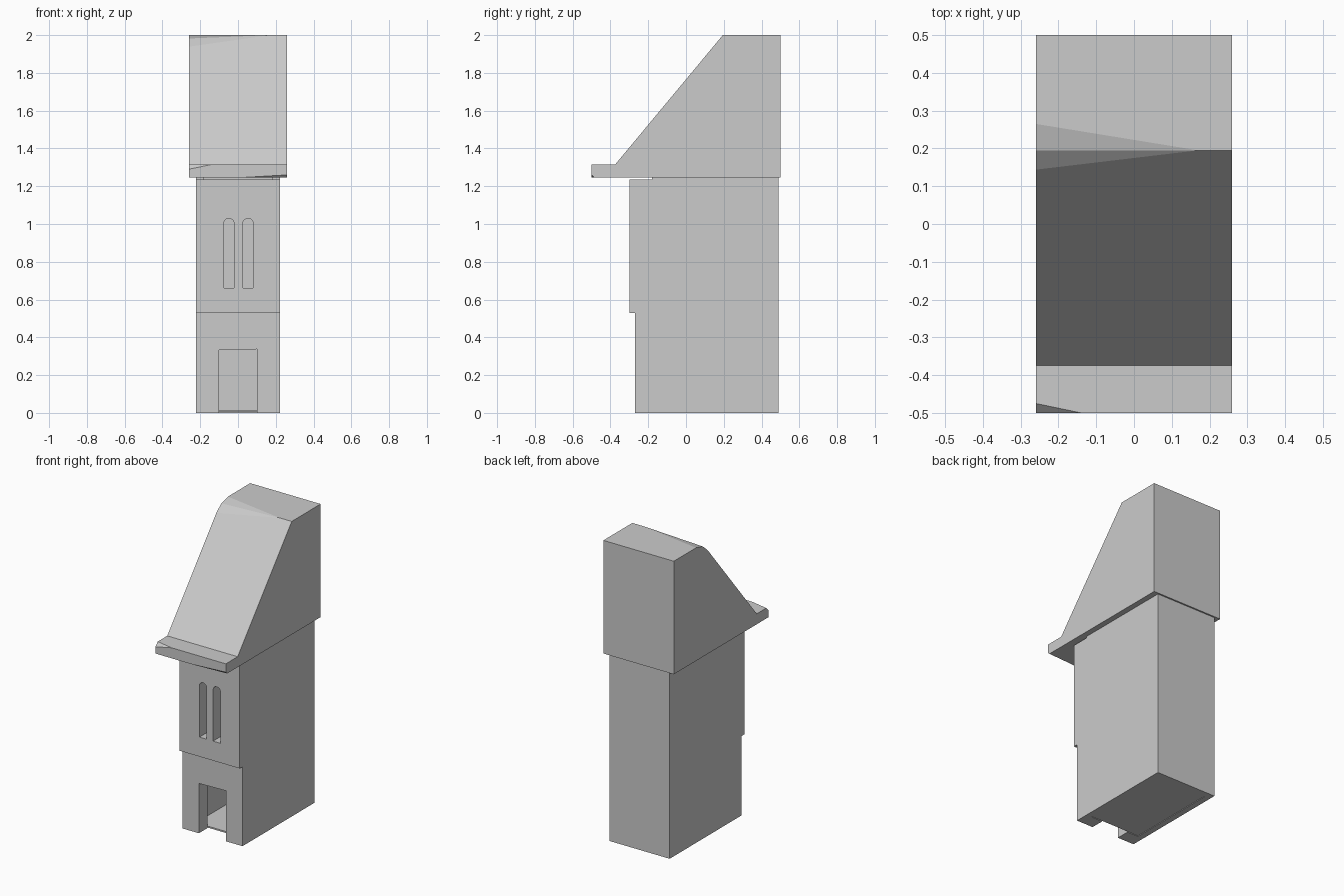
import bpy, bmesh, math
from mathutils import Vector

if "Cube" in bpy.data.objects:
    bpy.data.objects.remove(bpy.data.objects["Cube"])


def add_prism(bm, pts, a, b, place):
    """Extrude a 2D outline from a to b; place(p, q, t) maps it into 3D."""
    lo = [bm.verts.new(place(p, q, a)) for p, q in pts]
    hi = [bm.verts.new(place(p, q, b)) for p, q in pts]
    bm.faces.new(lo)
    bm.faces.new(hi)
    n = len(pts)
    for i in range(n):
        j = (i + 1) % n
        bm.faces.new((lo[i], lo[j], hi[j], hi[i]))


def along_x(p, q, t): return (t, p, q)
def along_y(p, q, t): return (p, t, q)
def along_z(p, q, t): return (p, q, t)


def finish(name, bm):
    bmesh.ops.recalc_face_normals(bm, faces=bm.faces[:])
    me = bpy.data.meshes.new(name)
    bm.to_mesh(me)
    bm.free()
    ob = bpy.data.objects.new(name, me)
    bpy.context.collection.objects.link(ob)
    return ob


def prism(name, pts, a, b, place):
    bm = bmesh.new()
    add_prism(bm, pts, a, b, place)
    return finish(name, bm)


def slice_off(bm, p1, p2, p3, toward):
    """Cut away everything past the plane through three points."""
    p1, p2, p3 = Vector(p1), Vector(p2), Vector(p3)
    n = (p2 - p1).cross(p3 - p1).normalized()
    if n.dot(Vector(toward)) < 0:
        n = -n
    bmesh.ops.bisect_plane(bm, geom=bm.verts[:] + bm.edges[:] + bm.faces[:],
                           dist=1e-5, plane_co=p1, plane_no=n, clear_outer=True)
    rim = [e for e in bm.edges if e.is_boundary]
    bmesh.ops.holes_fill(bm, edges=rim, sides=0)


def cut(ob, cutter):
    cutter.hide_render = True
    mod = ob.modifiers.new("opening", 'BOOLEAN')
    mod.operation = 'DIFFERENCE'
    mod.solver = 'EXACT'
    mod.object = cutter
    bpy.context.view_layer.objects.active = ob
    bpy.ops.object.modifier_apply(modifier=mod.name)
    bpy.data.objects.remove(cutter)


# Rear walls: U-shaped shell
W, T = 0.2225, 0.04
prism("rear_walls", [(-W, -0.18), (-W, 0.49), (W, 0.49), (W, -0.18),
                     (W - T, -0.18), (W - T, 0.49 - T),
                     (-W + T, 0.49 - T), (-W + T, -0.18)], 0, 1.245, along_z)

# Floor plate, slightly above the wall foot
prism("floor", [(-W + T, -0.18), (W - T, -0.18), (W - T, 0.49 - T), (-W + T, 0.49 - T)],
      0.004, 0.014, along_z)

# Front wall with overhanging upper storey
front = prism("front_wall", [(-0.27, 0), (-0.27, 0.53), (-0.30, 0.53), (-0.30, 1.235),
                             (-0.18, 1.235), (-0.18, 0)], -W, W, along_x)

# Doorway
cut(front, prism("door_cutter", [(-0.1, -0.1), (0.1, -0.1), (0.1, 0.337), (-0.1, 0.333)],
                 -0.5, -0.1, along_y))

# Paired round-headed windows
R = 0.027
for x in (-0.048, 0.053):
    arch = [(x + R * math.cos(math.pi * i / 8), 1.003 + R * math.sin(math.pi * i / 8))
            for i in range(9)]
    cut(front, prism("window_cutter", [(x - R, 0.66), (x + R, 0.66)] + arch,
                     -0.5, -0.1, along_y))

# Roof eave lip with worn corners
B, E, X = 1.245, -0.375, 0.26
bm = bmesh.new()
add_prism(bm, [(-0.5, B), (-0.5, 1.315), (E, 1.315), (E, B)], -X, X, along_x)
slice_off(bm, (-X, -0.475, 1.315), (-0.14, -0.5, 1.315), (-X, -0.5, 1.29), (-1, -1, 1))
slice_off(bm, (0, -0.5, B), (X, -0.5, 1.26), (X, -0.485, B), (1, -1, -1))

# Main roof slope, ridge rounding off toward the left end
add_prism(bm, [(E, B), (E, 1.315), (0.195, 2), (0.5, 2), (0.5, B)], -X, X, along_x)
tip, mid = (0.17, 0.195, 2), (-X, 0.195, 1.982)
slice_off(bm, tip, (-X, 0.265, 2), mid, (0, 0, 1))
slice_off(bm, tip, mid, (-X, 0.145, 1.9395), (0, 0, 1))

# Weld lip and slope into one roof
inner = [f for f in bm.faces if all(abs(v.co.y - E) < 1e-4 for v in f.verts)]
bmesh.ops.delete(bm, geom=inner, context='FACES')
bmesh.ops.remove_doubles(bm, verts=bm.verts[:], dist=1e-4)
bmesh.ops.dissolve_limit(bm, angle_limit=0.005, verts=bm.verts[:], edges=bm.edges[:])
finish("roof", bm)
